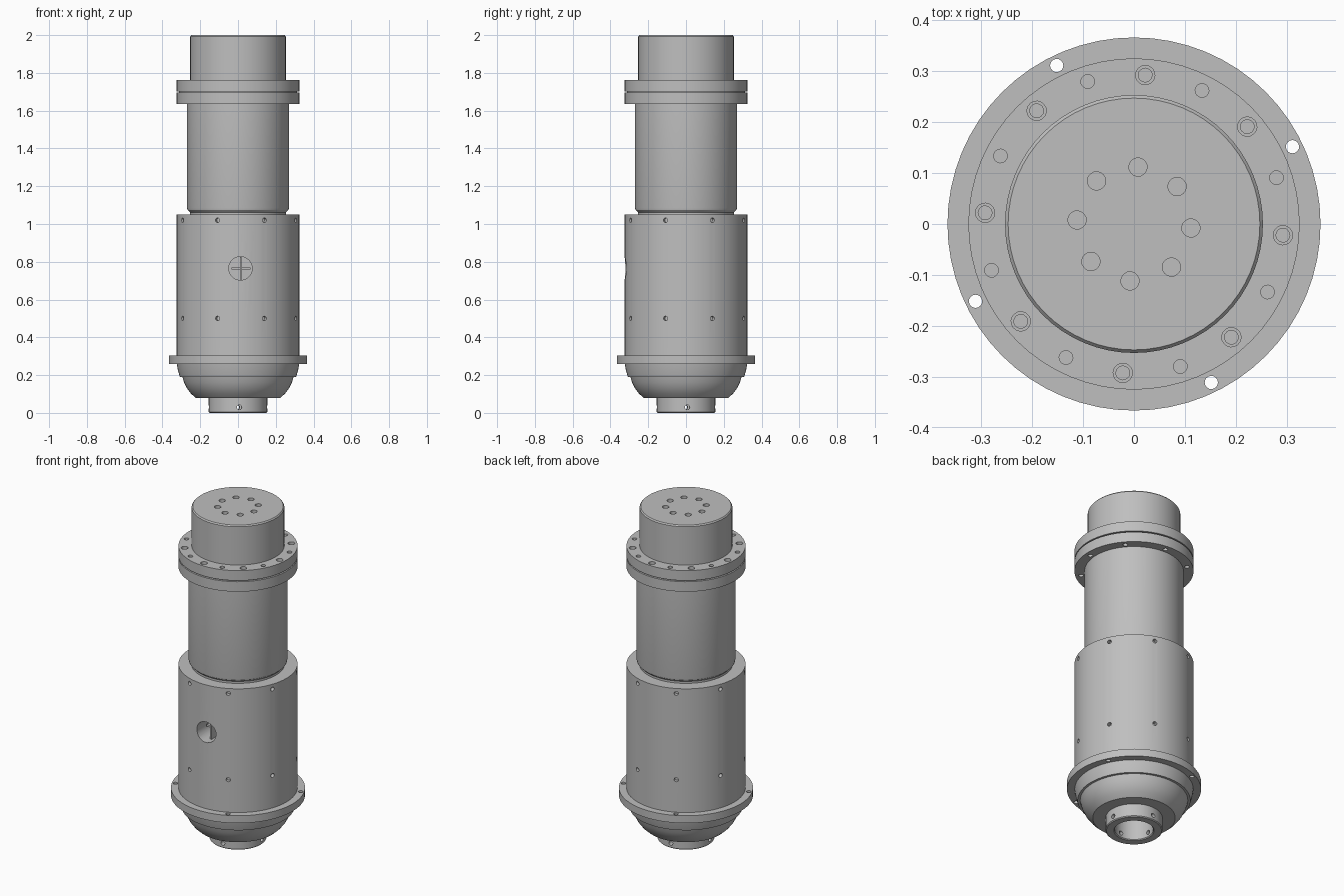
import bpy, bmesh
from math import radians, pi
from mathutils import Matrix, Vector

cube = bpy.data.objects.get("Cube")
if cube:
    bpy.data.objects.remove(cube, do_unlink=True)

metal = bpy.data.materials.new("satin grey metal")
metal.use_nodes = True
GREY = (0.52, 0.52, 0.52, 1)
metal.diffuse_color = GREY
metal.node_tree.nodes["Principled BSDF"].inputs["Base Color"].default_value = GREY


def lathe(profile, steps):
    """Closed solid turned around z; the profile starts and ends on the axis."""
    bm = bmesh.new()
    verts = [bm.verts.new((r, 0, z)) for r, z in profile]
    edges = [bm.edges.new(pair) for pair in zip(verts, verts[1:])]
    bmesh.ops.spin(bm, geom=verts + edges, cent=(0, 0, 0), axis=(0, 0, 1),
                   angle=2 * pi, steps=steps)
    bmesh.ops.remove_doubles(bm, verts=bm.verts[:], dist=1e-5)
    bmesh.ops.recalc_face_normals(bm, faces=bm.faces[:])
    return bm


def add_object(name, bm):
    mesh = bpy.data.meshes.new(name)
    bm.to_mesh(mesh)
    bm.free()
    mesh.materials.append(metal)
    obj = bpy.data.objects.new(name, mesh)
    bpy.context.collection.objects.link(obj)
    return obj


def cylinder_profile(r, z0, z1):
    return [(0, z0), (r, z0), (r, z1), (0, z1)]


def ring_holes(profile, radius, start, count=8):
    """Vertical drill shapes: (profile, placement) pairs around a circle."""
    return [(profile, Matrix.Rotation(radians(start + i * 360 / count), 4, 'Z')
             @ Matrix.Translation((radius, 0, 0))) for i in range(count)]


def radial_holes(r, inner, outer, z, start, count):
    """Drill shapes that point outward from the axis at height z."""
    return [(cylinder_profile(r, inner, outer),
             Matrix.Translation((0, 0, z))
             @ Matrix.Rotation(radians(start + i * 360 / count), 4, 'Z')
             @ Matrix.Rotation(pi / 2, 4, 'Y')) for i in range(count)]


def drill(obj, holes, steps=16):
    joined = bmesh.new()
    for profile, placement in holes:
        part = lathe(profile, steps)
        part.transform(placement)
        temp = bpy.data.meshes.new("drill")
        part.to_mesh(temp)
        part.free()
        joined.from_mesh(temp)
        bpy.data.meshes.remove(temp)
    cutter = add_object("drill_cutter", joined)
    cutter.hide_render = True
    mod = obj.modifiers.new("holes", 'BOOLEAN')
    mod.operation, mod.solver, mod.object = 'DIFFERENCE', 'EXACT', cutter
    graph = bpy.context.evaluated_depsgraph_get()
    result = bpy.data.meshes.new_from_object(obj.evaluated_get(graph))
    obj.modifiers.clear()
    obj.data = result
    bpy.data.objects.remove(cutter, do_unlink=True)


def turned(name, profile, steps=64):
    return add_object(name, lathe(profile, steps))


# Domed base with hollow nozzle
dome = turned("dome_and_nozzle", [
    (0, 0.15), (0.105, 0.15), (0.105, 0.005), (0.11, 0), (0.15, 0),
    (0.155, 0.005), (0.155, 0.08), (0.225, 0.08), (0.25, 0.103),
    (0.27, 0.13), (0.285, 0.16), (0.294, 0.19), (0.308, 0.19),
    (0.318, 0.225), (0.324, 0.26), (0, 0.26)])
drill(dome, radial_holes(0.013, 0.09, 0.17, 0.03, -87.4, 4))

# Lower mounting flange
lower_flange = turned("lower_flange", cylinder_profile(0.366, 0.26, 0.305))
drill(lower_flange, ring_holes(cylinder_profile(0.013, 0.2, 0.35), 0.346, 26, 4))

# Wide sleeve with two rows of screw holes and a round front port
sleeve = turned("sleeve", cylinder_profile(0.325, 0.305, 1.05))
port = (cylinder_profile(0.062, 0.2, 0.36),
        Matrix.Translation((0.013, 0, 0.765)) @ Matrix.Rotation(pi / 2, 4, 'X'))
drill(sleeve, radial_holes(0.012, 0.3, 0.35, 0.5, -64.5, 8)
      + radial_holes(0.012, 0.3, 0.35, 1.02, -64.5, 8))
drill(sleeve, [port], 32)

# Cross-shaped fitting inside the port
for name, size in (("port_rib", (0.01, 0.08, 0.118)),
                   ("port_crossbar", (0.1, 0.05, 0.012))):
    bm = bmesh.new()
    bmesh.ops.create_cube(bm, size=1)
    bmesh.ops.scale(bm, vec=Vector(size), verts=bm.verts[:])
    bmesh.ops.translate(bm, vec=(0.015, -0.2 - size[1] / 2, 0.765), verts=bm.verts[:])
    add_object(name, bm)

# Upper tube with a necked lower end
turned("upper_tube", [(0, 1.04), (0.255, 1.04), (0.255, 1.062), (0.268, 1.075),
                      (0.27, 1.085), (0.27, 1.64), (0, 1.64)])

# Paired upper flanges with a thin gap and bolt holes
upper_flange = turned("upper_flange", [
    (0, 1.635), (0.325, 1.635), (0.325, 1.695), (0.312, 1.695),
    (0.312, 1.702), (0.325, 1.702), (0.325, 1.762), (0, 1.762)])
counterbore = [(0, 1.6), (0.0135, 1.6), (0.0135, 1.74), (0.019, 1.74),
               (0.019, 1.8), (0, 1.8)]
drill(upper_flange, ring_holes(counterbore, 0.293, 85.7)
      + ring_holes(cylinder_profile(0.0135, 1.715, 1.8), 0.294, 63))

# Top cap with a ring of blind holes
cap = turned("top_cap", [(0, 1.75), (0.253, 1.75), (0.253, 1.993),
                         (0.247, 2.0), (0, 2.0)])
drill(cap, ring_holes(cylinder_profile(0.018, 1.94, 2.05), 0.112, 86))

# Smooth the round walls and keep the edges crisp
bpy.ops.object.select_all(action='DESELECT')
for obj in bpy.context.collection.objects:
    if obj.type == 'MESH' and metal.name in obj.data.materials:
        obj.select_set(True)
        bpy.context.view_layer.objects.active = obj
bpy.ops.object.shade_smooth_by_angle(angle=radians(30))
